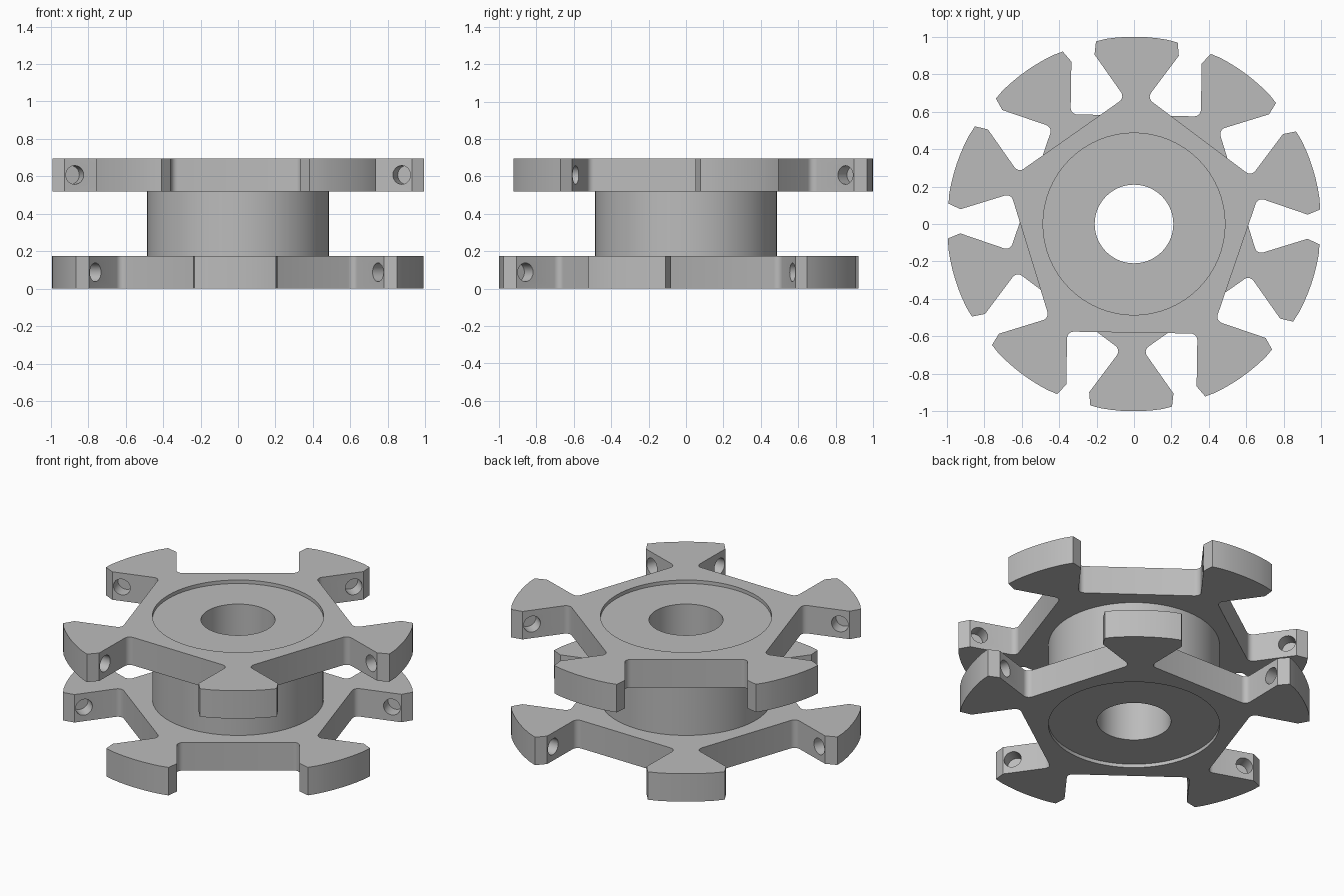
import bpy, bmesh, math
from mathutils import Matrix, Vector

default = bpy.data.objects.get("Cube")
if default:
    bpy.data.objects.remove(default, do_unlink=True)

THICK = 0.175         # plate thickness
HEIGHT = 0.695        # overall height
HUB_R, BORE_R = 0.486, 0.21
SLOT_HALF, SLOT_FLOOR = 0.348, 0.58
FILLET = 0.035
TWIST = math.radians(-0.9)
ARMS = 5

metal = bpy.data.materials.new("machined_grey")
metal.use_nodes = True
grey = (0.5, 0.5, 0.5, 1)
metal.diffuse_color = grey
metal.node_tree.nodes["Principled BSDF"].inputs["Base Color"].default_value = grey


def make_object(name, bm):
    bmesh.ops.recalc_face_normals(bm, faces=bm.faces)
    mesh = bpy.data.meshes.new(name)
    bm.to_mesh(mesh)
    bm.free()
    obj = bpy.data.objects.new(name, mesh)
    bpy.context.collection.objects.link(obj)
    mesh.materials.append(metal)
    return obj


def select_only(obj):
    bpy.ops.object.select_all(action='DESELECT')
    obj.select_set(True)
    bpy.context.view_layer.objects.active = obj


def smooth(obj):
    select_only(obj)
    bpy.ops.object.shade_smooth_by_angle(angle=math.radians(25))


def slot_profile():
    """One slot as (along, across) points: chamfer, wall, fillet, floor, mirrored."""
    half = [(0.915, 0.395), (0.862, SLOT_HALF)]
    for i in range(6):
        a = math.pi / 2 * i / 5
        half.append((SLOT_FLOOR + FILLET * (1 - math.sin(a)),
                     SLOT_HALF - FILLET * (1 - math.cos(a))))
    return [(u, -v) for u, v in half] + half[::-1]


def slot_angles(start):
    return [start + TWIST + math.tau * k / ARMS for k in range(ARMS)]


def plate_outline(start):
    points = []
    tip = math.atan2(0.395, 0.915)
    for s in slot_angles(start):
        for u, v in slot_profile():
            points.append((u * math.cos(s) - v * math.sin(s),
                           u * math.sin(s) + v * math.cos(s)))
        # rounded arm tip running to the next slot
        first, last = s + tip, s + math.tau / ARMS - tip
        for i in range(1, 8):
            a = first + (last - first) * i / 8
            points.append((math.cos(a), math.sin(a)))
    return points


def add_cylinder(bm, radius, depth, matrix, segments):
    bmesh.ops.create_cone(bm, cap_ends=True, segments=segments, radius1=radius,
                          radius2=radius, depth=depth, matrix=matrix)


def slotted_plate(name, start, z):
    # extruded outline
    bm = bmesh.new()
    face = bm.faces.new([bm.verts.new((x, y, z)) for x, y in plate_outline(start)])
    ext = bmesh.ops.extrude_face_region(bm, geom=[face])
    top = [g for g in ext["geom"] if isinstance(g, bmesh.types.BMVert)]
    bmesh.ops.translate(bm, verts=top, vec=(0, 0, THICK))
    plate = make_object(name, bm)

    # central seat and the blind holes in both walls of every slot
    bm = bmesh.new()
    mid = z + THICK / 2
    add_cylinder(bm, HUB_R, 1, Matrix.Translation((0, 0, mid)), 64)
    for s in slot_angles(start):
        along = Vector((math.cos(s), math.sin(s), 0))
        across = Vector((-math.sin(s), math.cos(s), 0))
        for side in (-1, 1):
            pos = along * 0.805 + across * side * (SLOT_HALF + 0.02)
            pos.z = mid
            turn = across.to_track_quat('Z', 'Y').to_matrix().to_4x4()
            add_cylinder(bm, 0.05, 0.12, Matrix.Translation(pos) @ turn, 24)
    cutter = make_object(name + "_cutter", bm)
    cutter.hide_render = True
    mod = plate.modifiers.new("holes", 'BOOLEAN')
    mod.operation = 'DIFFERENCE'
    mod.solver = 'EXACT'
    mod.object = cutter
    select_only(plate)
    bpy.ops.object.modifier_apply(modifier=mod.name)
    bpy.data.objects.remove(cutter, do_unlink=True)
    smooth(plate)


def tube(name, inner, outer, z0, z1, segments):
    bm = bmesh.new()
    profile = [(inner, z0), (outer, z0), (outer, z1), (inner, z1)]
    rings = []
    for k in range(segments):
        a = math.tau * k / segments
        rings.append([bm.verts.new((r * math.cos(a), r * math.sin(a), z))
                      for r, z in profile])
    for k in range(segments):
        p, q = rings[k], rings[(k + 1) % segments]
        for i in range(4):
            j = (i + 1) % 4
            bm.faces.new((p[i], q[i], q[j], p[j]))
    smooth(make_object(name, bm))


# two mirrored slotted plates held by a bored hub sunk slightly into each
slotted_plate("lower_plate", math.pi / 2, 0)
slotted_plate("upper_plate", -math.pi / 2, HEIGHT - THICK)
tube("hub", BORE_R, HUB_R, 0.022, HEIGHT - 0.022, 64)
